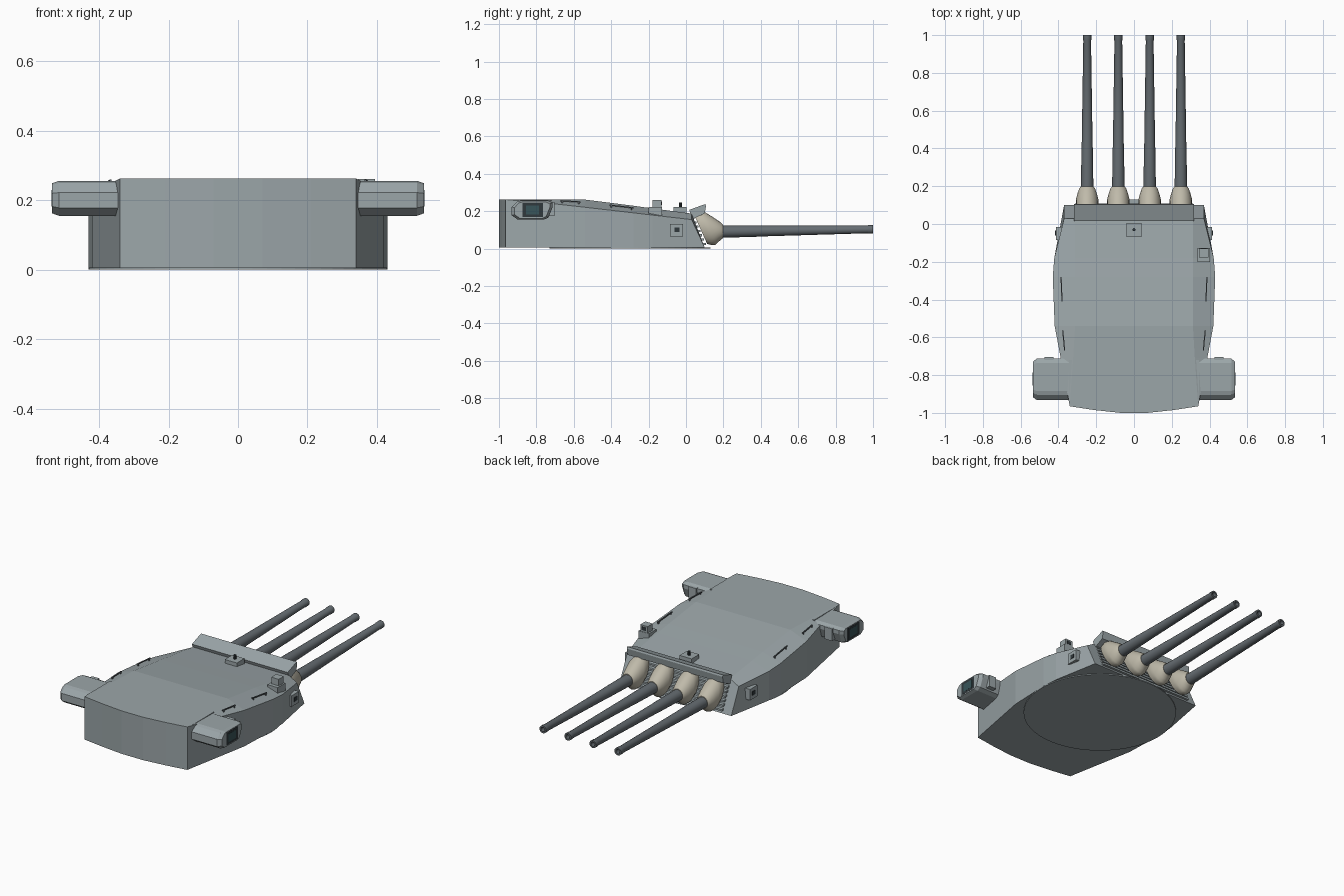
import bpy, bmesh, math
from mathutils import Vector

if "Cube" in bpy.data.objects:
    bpy.data.objects.remove(bpy.data.objects["Cube"])


def material(name, r, g, b):
    m = bpy.data.materials.new(name)
    m.diffuse_color = (r, g, b, 1)
    m.use_nodes = True
    m.node_tree.nodes["Principled BSDF"].inputs["Base Color"].default_value = m.diffuse_color
    return m


GREY = material("hull_grey", 0.33, 0.38, 0.395)
STEEL = material("barrel_steel", 0.13, 0.15, 0.165)
CANVAS = material("canvas", 0.52, 0.49, 0.40)
DARK = material("dark_recess", 0.03, 0.04, 0.045)
GLASS = material("glass", 0.04, 0.09, 0.10)


def loft(name, rings, mat, smooth=False):
    """Skin a list of equal-length point rings and cap both ends."""
    bm = bmesh.new()
    vs = [[bm.verts.new(p) for p in ring] for ring in rings]
    n = len(rings[0])
    for a, b in zip(vs, vs[1:]):
        for i in range(n):
            j = (i + 1) % n
            bm.faces.new((a[i], a[j], b[j], b[i]))
    bm.faces.new(vs[0])
    bm.faces.new(vs[-1])
    bmesh.ops.remove_doubles(bm, verts=bm.verts, dist=1e-5)
    bmesh.ops.recalc_face_normals(bm, faces=bm.faces)
    me = bpy.data.meshes.new(name)
    bm.to_mesh(me)
    bm.free()
    ob = bpy.data.objects.new(name, me)
    bpy.context.collection.objects.link(ob)
    me.materials.append(mat)
    if smooth:
        bpy.ops.object.select_all(action='DESELECT')
        ob.select_set(True)
        bpy.context.view_layer.objects.active = ob
        bpy.ops.object.shade_smooth_by_angle(angle=math.radians(40))
    return ob


def box(name, x, y, z, mat=GREY):
    return loft(name, [[(x[0], v, w), (x[1], v, w), (x[1], v, t), (x[0], v, t)]
                       for v, w, t in ((y[0], *z), (y[1], *z))], mat)


def ellipse(cx, cy, cz, rx, rz, tilt=0.0, n=20):
    """Ring around the y axis, leaning back by tilt per unit height."""
    out = []
    for i in range(n):
        a = 2 * math.pi * i / n
        h = rz * math.sin(a)
        out.append((cx + rx * math.cos(a), cy + tilt * h, cz + h))
    return out


# Gun house: y of floor, y of roof, side half-width, side top, roof half-width, roof height
stations = [
    (-1.0, -1.0, 0.07, 0.262, 0.07, 0.262),
    (-0.985, -0.985, 0.21, 0.262, 0.21, 0.262),
    (-0.965, -0.965, 0.34, 0.262, 0.34, 0.262),
    (-0.71, -0.71, 0.388, 0.24, 0.322, 0.262),
    (-0.54, -0.54, 0.42, 0.221, 0.312, 0.262),
    (-0.28, -0.28, 0.43, 0.191, 0.312, 0.229),
    (-0.18, -0.18, 0.422, 0.179, 0.312, 0.215),
    (0.10, 0.03, 0.37, 0.155, 0.312, 0.187),
]
loft("gun_house", [[(-xs, y0, 0.005), (-xs, y1, zs), (-xr, y1, zr),
                    (xr, y1, zr), (xs, y1, zs), (xs, y0, 0.005)]
                   for y0, y1, xs, zs, xr, zr in stations], GREY)

# Round base plate under the house
loft("base_plate", [[(0.43 * math.cos(a), -0.30 + 0.43 * math.sin(a), z)
                     for a in (2 * math.pi * i / 64 for i in range(64))]
                    for z in (0.0, 0.006)], GREY)

# Sloping hood above the gun ports
hood = [(0.017, 0.207), (0.103, 0.238), (0.107, 0.228), (0.10, 0.188), (0.035, 0.158)]
loft("front_hood", [[(x, y, z) for y, z in hood] for x in (-0.317, 0.317)], GREY)

# Horizontal slats on the sloped front face
for k in range(7):
    z = 0.02 + k * 0.023
    y = 0.10 - 0.45 * (z - 0.005)
    box("front_slat", (-0.312, 0.312), (y - 0.02, y + 0.014), (z, z + 0.011))

# Four guns with canvas blast bags
for x in (-0.248, -0.083, 0.083, 0.248):
    loft("blast_bag", [ellipse(x, *r) for r in (
        (0.075, 0.11, 0.050, 0.085, -0.45),
        (0.105, 0.11, 0.059, 0.092, -0.40),
        (0.132, 0.107, 0.059, 0.086, -0.32),
        (0.165, 0.100, 0.050, 0.062, -0.18),
        (0.188, 0.095, 0.042, 0.045, -0.05),
        (0.198, 0.092, 0.034, 0.036, 0.0))], CANVAS, True)
    loft("gun_barrel", [ellipse(x, y, 0.088 + 0.015 * y, r, r) for y, r in (
        (0.12, 0.034), (0.40, 0.030), (0.41, 0.029), (0.97, 0.0205), (0.975, 0.0225),
        (1.0, 0.0225), (1.0, 0.013), (0.90, 0.013))], STEEL, True)

# Parts found on both sides
pod = [(-0.932, 0.178), (-0.932, 0.222), (-0.905, 0.250), (-0.885, 0.256),
       (-0.735, 0.256), (-0.713, 0.245), (-0.713, 0.222), (-0.735, 0.166),
       (-0.76, 0.155), (-0.90, 0.155)]
for s in (-1, 1):
    # Rangefinder arm with chamfered end
    rings = []
    for x, k in ((0.325, 1), (0.515, 1), (0.535, 0.86)):
        rings.append([(s * x, -0.822 + (y + 0.822) * k, 0.206 + (z - 0.206) * k)
                      for y, z in pod])
    loft("rangefinder_arm", rings, GREY)
    box("rangefinder_recess", (s * 0.52, s * 0.536), (-0.875, -0.765), (0.168, 0.244), DARK)
    box("rangefinder_glass", (s * 0.52, s * 0.537), (-0.855, -0.785), (0.182, 0.230), GLASS)
    box("rangefinder_shutter", (s * 0.425, s * 0.475), (-0.74, -0.703), (0.175, 0.248))
    box("arm_collar", (s * 0.325, s * 0.345), (-0.93, -0.72), (0.20, 0.260))

    # Side sighting port
    box("sight_port", (s * 0.37, s * 0.414), (-0.085, -0.015), (0.066, 0.132))
    box("sight_lens", (s * 0.40, s * 0.417), (-0.062, -0.035), (0.088, 0.112), DARK)

    # Grab rails along the sloping roof edge, on small posts
    for (p, q) in (((0.381, -0.41, 0.233), (0.386, -0.28, 0.218)),
                   ((0.367, -0.67, 0.256), (0.377, -0.565, 0.250))):
        a, b = Vector(p), Vector(q)
        t = 0.003
        loft("grab_rail", [[(s * (c.x + dx), c.y, c.z + dz) for dx, dz in
                            ((-t, -t), (t, -t), (t, t), (-t, t))] for c in (a, b)], STEEL)
        for f in (0.08, 0.92):
            c = a.lerp(b, f)
            box("rail_post", (s * (c.x - t), s * (c.x + t)), (c.y - t, c.y + t),
                (c.z - 0.03, c.z), STEEL)

# Periscope on one roof edge
box("periscope_base", (0.335, 0.403), (-0.20, -0.128), (0.165, 0.222))
box("periscope_head", (0.345, 0.394), (-0.178, -0.130), (0.222, 0.261))
box("periscope_lens", (0.355, 0.384), (-0.14, -0.128), (0.232, 0.252), DARK)

# Centre sight on the roof
box("centre_sight", (-0.04, 0.04), (-0.068, 0.004), (0.18, 0.222))
loft("centre_sight_knob", [[(0.008 * math.cos(a), -0.03 + 0.008 * math.sin(a), z)
                            for a in (2 * math.pi * i / 10 for i in range(10))]
                           for z in (0.222, 0.246)], DARK)
